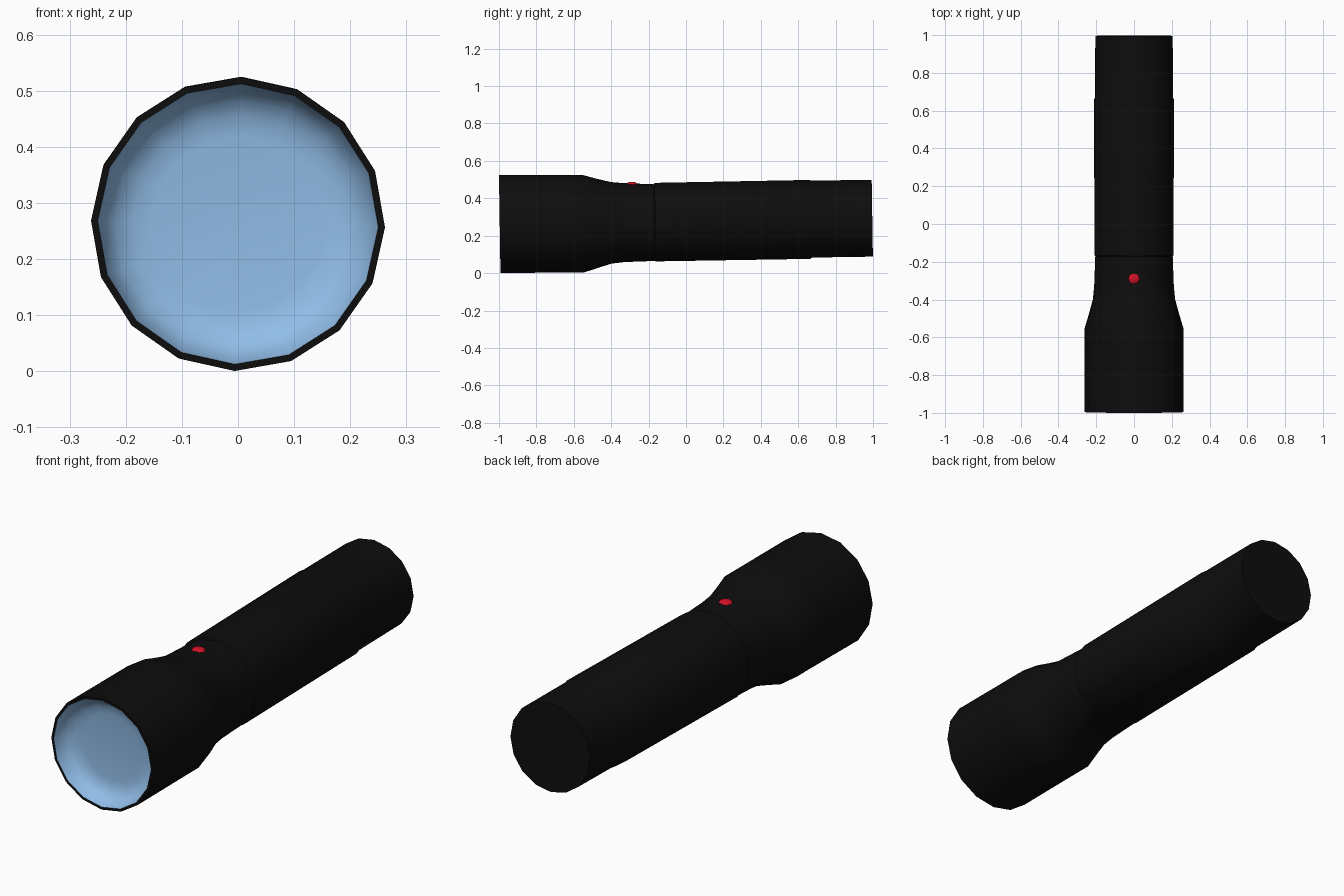
import bpy, bmesh, math
from mathutils import Vector

if "Cube" in bpy.data.objects:
    bpy.data.objects.remove(bpy.data.objects["Cube"])

N = 16
TURN = math.radians(1.3)   # slight roll of the facets
SLOPE = 0.0155             # body lies tilted, tail a little higher


def mat(name, col):
    m = bpy.data.materials.new(name)
    m.diffuse_color = (*col, 1)
    m.use_nodes = True
    m.node_tree.nodes["Principled BSDF"].inputs["Base Color"].default_value = m.diffuse_color
    return m


black = mat("black casing", (0.004, 0.004, 0.004))
blue = mat("pale blue reflector", (0.29, 0.52, 0.82))
red = mat("red button", (0.65, 0.006, 0.02))


def lathe(name, stations, material, cap_start=False, cap_end=False):
    """Rings of (y, radius, centre z) joined along the tilted axis."""
    bm = bmesh.new()
    rings = []
    for y, r, c in stations:
        ring = []
        for i in range(N):
            a = 2 * math.pi * i / N - TURN
            dz = r * math.sin(a)
            ring.append(bm.verts.new((r * math.cos(a), y - SLOPE * dz, c + dz)))
        rings.append(ring)
    for a, b in zip(rings, rings[1:]):
        for i in range(N):
            j = (i + 1) % N
            bm.faces.new((a[i], a[j], b[j], b[i]))
    if cap_start:
        bm.faces.new(rings[0][::-1])
    if cap_end:
        bm.faces.new(rings[-1])
    return finish(bm, name, material)


def finish(bm, name, material, angle=30):
    me = bpy.data.meshes.new(name)
    bm.to_mesh(me)
    bm.free()
    me.materials.append(material)
    ob = bpy.data.objects.new(name, me)
    bpy.context.collection.objects.link(ob)
    bpy.ops.object.select_all(action='DESELECT')
    ob.select_set(True)
    bpy.context.view_layer.objects.active = ob
    bpy.ops.object.shade_smooth_by_angle(angle=math.radians(angle))
    return ob


# casing: front rim, head, neck, grip sleeve and tail cap
lathe("casing", [
    (-0.996, 0.250, 0.2625), (-0.996, 0.262, 0.2625), (-0.64, 0.261, 0.264),
    (-0.55, 0.261, 0.264), (-0.48, 0.240, 0.266), (-0.40, 0.218, 0.269),
    (-0.33, 0.211, 0.270), (-0.17, 0.205, 0.270), (-0.165, 0.210, 0.2725),
    (0.66, 0.211, 0.287), (0.672, 0.206, 0.289), (0.996, 0.205, 0.293),
], black, cap_end=True)

# reflector: shallow bowl with a flat bottom
lathe("reflector", [
    (-0.92, 0.155, 0.2635), (-0.925, 0.19, 0.2635), (-0.94, 0.22, 0.263),
    (-0.965, 0.24, 0.263), (-0.996, 0.250, 0.2625),
][::-1], blue, cap_end=True).data.flip_normals()

# push button on the neck
bm = bmesh.new()
bmesh.ops.create_uvsphere(bm, u_segments=8, v_segments=6, radius=1)
bmesh.ops.scale(bm, vec=Vector((0.031, 0.031, 0.013)), verts=bm.verts)
bmesh.ops.translate(bm, vec=Vector((0, -0.29, 0.475)), verts=bm.verts)
finish(bm, "push_button", red, 40)
